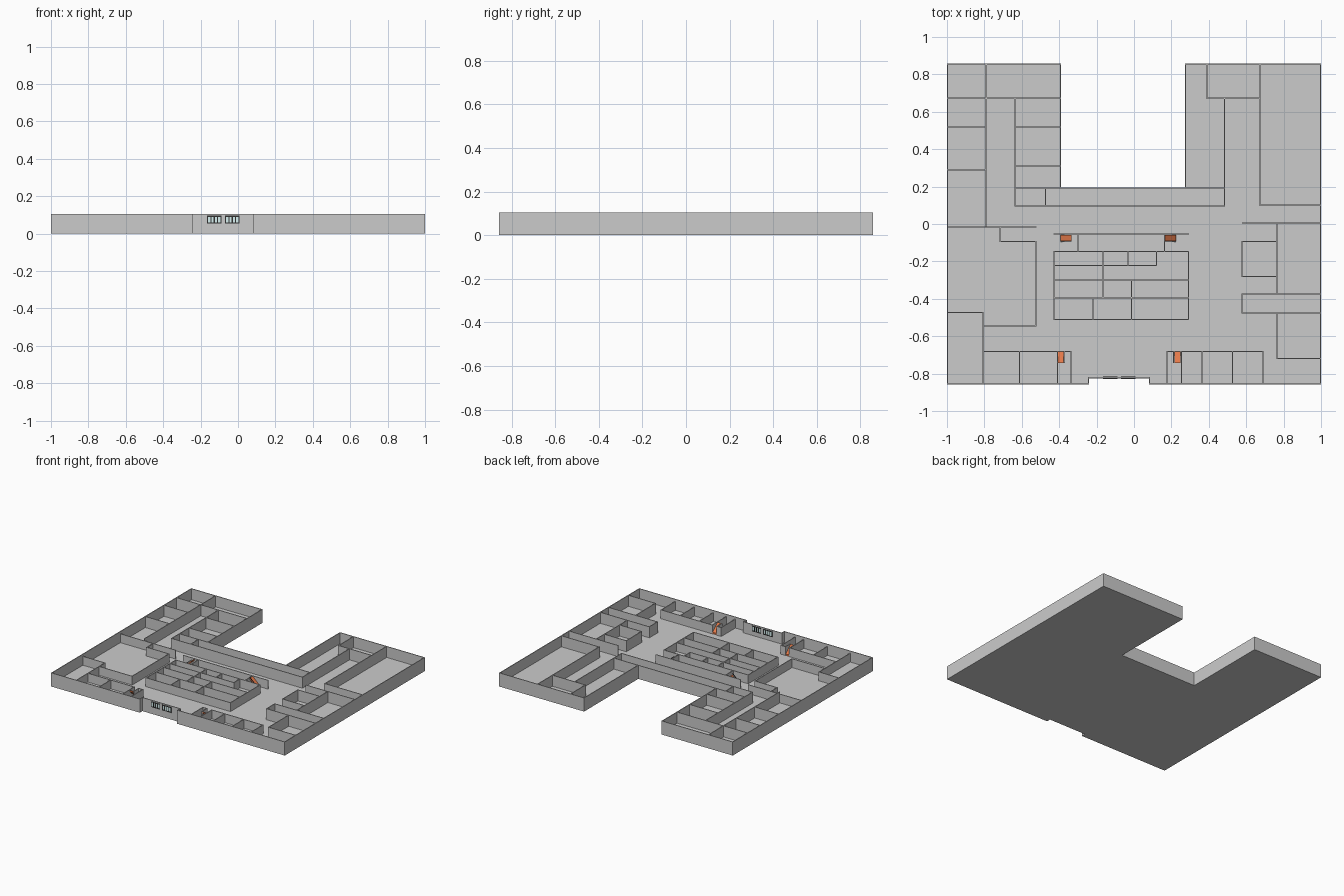
import bpy, bmesh

if "Cube" in bpy.data.objects:
    bpy.data.objects.remove(bpy.data.objects["Cube"])

H, LOW, T, FLOOR = 0.105, 0.088, 0.006, 0.02


def material(name, rgb):
    m = bpy.data.materials.new(name)
    m.diffuse_color = (*rgb, 1)
    m.use_nodes = True
    m.node_tree.nodes["Principled BSDF"].inputs["Base Color"].default_value = m.diffuse_color
    return m


ORANGE = material("orange", (0.80, 0.20, 0.07))
GLASS = material("pale_glass", (0.68, 0.88, 0.88))
DARK = material("dark_frame", (0.03, 0.03, 0.03))


def finish(bm, name, mat=None):
    bmesh.ops.recalc_face_normals(bm, faces=bm.faces)
    me = bpy.data.meshes.new(name)
    bm.to_mesh(me)
    bm.free()
    ob = bpy.data.objects.new(name, me)
    bpy.context.collection.objects.link(ob)
    if mat:
        me.materials.append(mat)
    return ob


def add_box(bm, x0, x1, y0, y1, z0, z1):
    vs = bmesh.ops.create_cube(bm, size=1)["verts"]
    for v in vs:
        v.co = (x1 if v.co.x > 0 else x0, y1 if v.co.y > 0 else y0, z1 if v.co.z > 0 else z0)


def walls(name, hor=(), ver=(), top=LOW):
    """hor: (y, x0, x1), ver: (x, y0, y1), all given on the wall centre line"""
    bm = bmesh.new()
    t = T / 2
    for y, a, b in hor:
        add_box(bm, a - t, b + t, y - t, y + t, 0, top)
    for x, a, b in ver:
        add_box(bm, x - t, x + t, a - t, b + t, 0, top)
    return finish(bm, name)


# Floor slab with the rear courtyard and the front entrance recess
outline = [(-1, -.857), (-.24, -.857), (-.24, -.825), (.08, -.825), (.08, -.857), (1, -.857),
           (1, .857), (.272, .857), (.272, .195), (-.39, .195), (-.39, .857), (-1, .857)]
slab = bmesh.new()
face = slab.faces.new([slab.verts.new((x, y, 0)) for x, y in outline])
ext = bmesh.ops.extrude_face_region(slab, geom=[face], use_keep_orig=True)
bmesh.ops.translate(slab, vec=(0, 0, FLOOR),
                    verts=[v for v in ext["geom"] if isinstance(v, bmesh.types.BMVert)])
finish(slab, "floor")

# Outer walls
t = T / 2
walls("outer_walls",
      hor=[(-.857 + t, -1 + t, -.24 - t), (-.825 + t, -.24 - t, .08 + t), (-.857 + t, .08 + t, 1 - t),
           (.857 - t, -1 + t, -.39 - t), (.857 - t, .272 + t, 1 - t), (.195 - t, -.637, .483)],
      ver=[(-1 + t, -.857 + t, .857 - t), (1 - t, -.857 + t, .857 - t),
           (-.24 - t, -.857 + t, -.825 + t), (.08 + t, -.857 + t, -.825 + t),
           (-.39 - t, .195 - t, .857 - t), (.272 + t, .195 - t, .857 - t)], top=H)

# Room partitions, wing by wing
walls("rear_left_rooms",
      hor=[(.672, -.996, -.394), (.518, -.996, -.79), (.518, -.637, -.394),
           (.29, -.996, -.79), (.31, -.637, -.394), (.097, -.637, .483)],
      ver=[(-.79, -.014, .853), (-.637, .097, .672), (-.473, .097, .19)], top=H)
walls("rear_right_rooms",
      hor=[(.672, .39, .673), (.10, .673, .996)],
      ver=[(.483, .097, .672), (.39, .672, .853), (.673, .10, .853)], top=H)
walls("right_rooms",
      hor=[(.005, .58, .996), (-.093, .577, .765), (-.28, .577, .765), (-.375, .577, .996),
           (-.475, .577, .996), (-.719, .765, .996)],
      ver=[(.765, -.375, .005), (.577, -.28, -.093), (.577, -.475, -.375), (.765, -.719, -.475)], top=H)
walls("left_rooms",
      hor=[(-.016, -.996, -.525), (-.093, -.715, -.525), (-.545, -.807, -.525), (-.473, -.996, -.807)],
      ver=[(-.715, -.093, -.016), (-.525, -.545, -.093), (-.807, -.853, -.473)])
walls("front_left_rooms",
      hor=[(-.682, -.807, -.41), (-.682, -.373, -.337)],
      ver=[(x, -.853, -.682) for x in (-.612, -.41, -.337)] + [(-.373, -.74, -.682)])
walls("front_right_rooms",
      hor=[(-.682, .253, .69), (-.682, .177, .212)],
      ver=[(x, -.853, -.682) for x in (.177, .253, .365, .527, .69)] + [(.212, -.74, -.682)])
walls("central_screen",
      hor=[(-.054, -.428, .292)], ver=[(-.30, -.148, -.054), (.163, -.148, -.054)])
walls("central_rooms",
      hor=[(-.148, -.428, .292), (-.222, -.428, .12), (-.299, -.428, .292),
           (-.394, -.428, .292), (-.51, -.428, .292)],
      ver=[(-.428, -.51, -.148), (.292, -.51, -.148), (-.166, -.394, -.148),
           (-.033, -.222, -.148), (.12, -.222, -.148), (-.22, -.51, -.394), (-.014, -.51, -.299)])


# Sloping bar running from (low, z0) to (high, z1), with a given depth; used for flights and rails
def slope(name, low, high, z0, z1, depth, c0, c1, along_x, mat):
    bm = bmesh.new()
    for a, z in ((low, z0), (high, z1)):
        for c in (c0, c1):
            for d in (0, depth):
                bm.verts.new((a, c, z - d) if along_x else (c, a, z - d))
    bmesh.ops.convex_hull(bm, input=bm.verts)
    finish(bm, name, mat)


# Stair flights
slope("central_stair_left", -.393, -.333, .032, .085, .012, -.092, -.058, True, ORANGE)
slope("central_stair_right", .225, .167, .032, .085, .012, -.092, -.058, True, ORANGE)
slope("front_stair_left", -.682, -.742, .032, .085, .012, -.406, -.377, False, ORANGE)
slope("front_stair_right", -.682, -.742, .032, .085, .012, .216, .249, False, ORANGE)

# Dark sloping rails beside the central stairs
slope("stair_rail_left", -.393, -.333, .042, .095, .006, -.097, -.093, True, DARK)
slope("stair_rail_right", .225, .167, .042, .095, .006, -.097, -.093, True, DARK)

# Entrance windows: pale panes in a dark barred frame
for side, x0 in (("left", -.166), ("right", -.07)):
    w, z0, z1, y = .078, .053, .096, -.825
    bm = bmesh.new()
    add_box(bm, x0, x0 + w, y - .001, y + T + .001, z0, z1)
    finish(bm, "window_glass_" + side, GLASS)
    bm = bmesh.new()
    for i in range(5):
        x = x0 + i * (w - .006) / 4
        add_box(bm, x, x + .006, y - .003, y + T + .003, z0, z1)
    for z in (z0, z1 - .006):
        add_box(bm, x0, x0 + w, y - .003, y + T + .003, z, z + .006)
    finish(bm, "window_frame_" + side, DARK)
